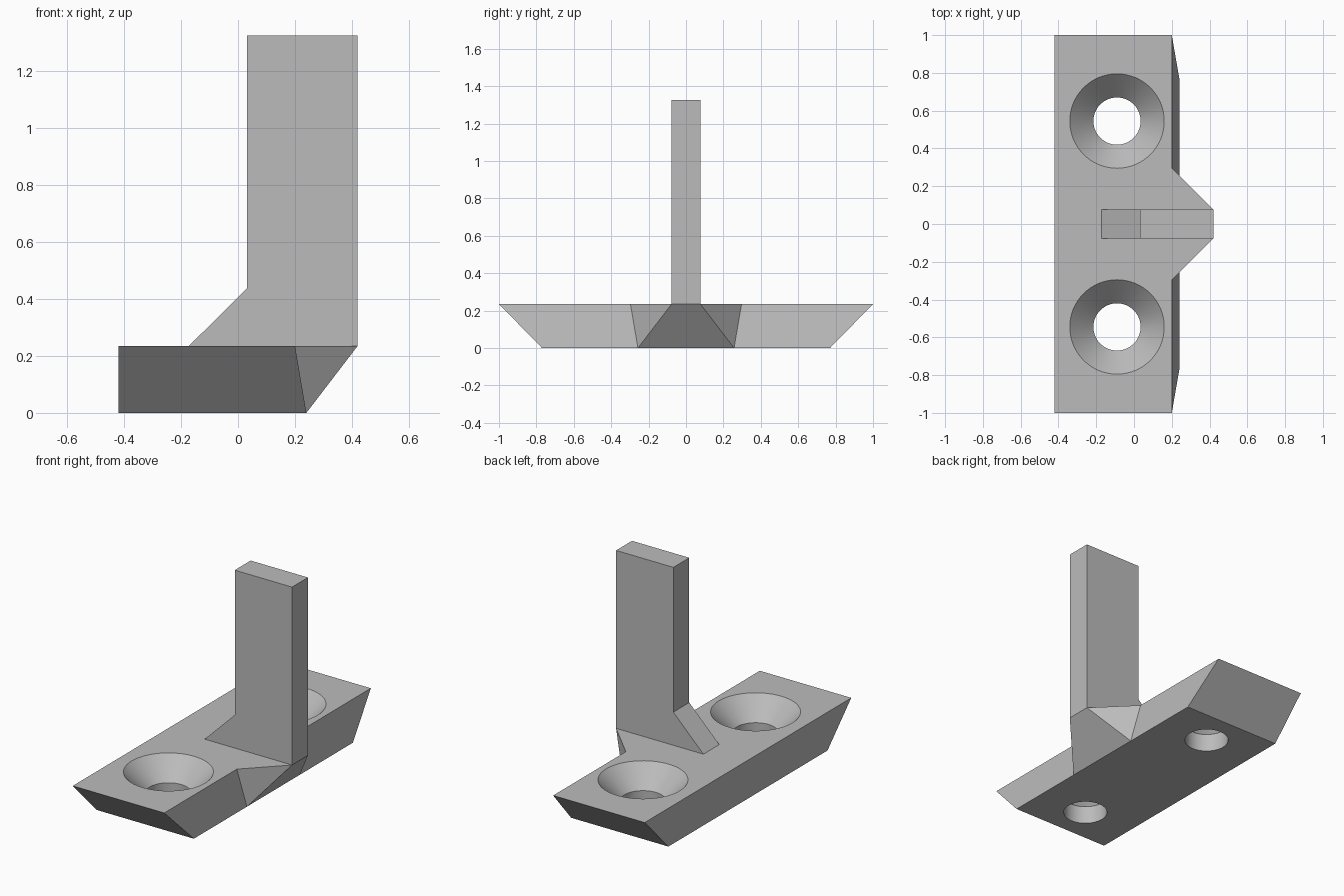
import bpy, bmesh, math

if "Cube" in bpy.data.objects:
    bpy.data.objects.remove(bpy.data.objects["Cube"])

BASE_H = 0.235          # base thickness
HOLE_X, HOLE_Y = -0.09, 0.545

grey = bpy.data.materials.new("plain grey")
grey.diffuse_color = (0.5, 0.5, 0.5, 1)
grey.use_nodes = True
grey.node_tree.nodes["Principled BSDF"].inputs["Base Color"].default_value = grey.diffuse_color


def make_object(name, bm):
    bmesh.ops.recalc_face_normals(bm, faces=bm.faces[:])
    mesh = bpy.data.meshes.new(name)
    bm.to_mesh(mesh)
    bm.free()
    mesh.materials.append(grey)
    ob = bpy.data.objects.new(name, mesh)
    bpy.context.collection.objects.link(ob)
    return ob


def mirrored(half):
    """Close a half outline (y < 0 side) with its mirror image."""
    return half + [(x, -y) for x, y in reversed(half)]


# Base: undercut ends and a pointed nose that tapers to the lower edge
bm = bmesh.new()
top = [bm.verts.new((x, y, BASE_H)) for x, y in
       mirrored([(-0.42, -1.0), (0.2, -1.0), (0.2, -0.297), (0.42, -0.077)])]
low = [bm.verts.new((x, y, 0)) for x, y in
       mirrored([(-0.42, -0.77), (0.24, -0.77), (0.24, -0.257)])]
bm.faces.new(top)
bm.faces.new(low[::-1])
for face in (
    (low[0], low[1], top[1], top[0]),      # front end
    (low[1], low[2], top[2], top[1]),      # front half of the long side
    (low[2], top[3], top[2]),              # front nose facet
    (low[2], low[3], top[4], top[3]),      # nose underside
    (low[3], top[5], top[4]),              # back nose facet
    (low[3], low[4], top[6], top[5]),      # back half of the long side
    (low[4], low[5], top[7], top[6]),      # back end
    (low[5], low[0], top[0], top[7]),      # straight long side
):
    bm.faces.new(face)
base = make_object("base", bm)

# Countersunk screw holes: revolved cutters
bpy.context.view_layer.objects.active = base
for side, y in (("front", -HOLE_Y), ("back", HOLE_Y)):
    bm = bmesh.new()
    rings = []
    for r, z in ((0.125, -0.1), (0.125, 0.11), (0.25, BASE_H), (0.25, 0.35)):
        rings.append([bm.verts.new((HOLE_X + r * math.cos(a), y + r * math.sin(a), z))
                      for a in (math.tau * i / 64 for i in range(64))])
    for a, b in zip(rings, rings[1:]):
        for i in range(64):
            j = (i + 1) % 64
            bm.faces.new((a[i], a[j], b[j], b[i]))
    bm.faces.new(rings[0][::-1])
    bm.faces.new(rings[-1])
    cutter = make_object(side + "_hole_cutter", bm)
    cutter.hide_render = True
    mod = base.modifiers.new(side + "_hole", 'BOOLEAN')
    mod.operation = 'DIFFERENCE'
    mod.solver = 'EXACT'
    mod.object = cutter
    bpy.ops.object.modifier_apply(modifier=mod.name)
    bpy.data.objects.remove(cutter)

base.select_set(True)
bpy.ops.object.shade_smooth_by_angle(angle=math.radians(20))

# Upright post with a sloped foot
bm = bmesh.new()
profile = [(-0.172, BASE_H), (0.42, BASE_H), (0.42, 1.325), (0.032, 1.325), (0.032, 0.438)]
face = bm.faces.new([bm.verts.new((x, -0.077, z)) for x, z in profile])
extruded = bmesh.ops.extrude_face_region(bm, geom=[face])["geom"]
bmesh.ops.translate(bm, vec=(0, 0.154, 0),
                    verts=[v for v in extruded if isinstance(v, bmesh.types.BMVert)])
make_object("upright_post", bm)
